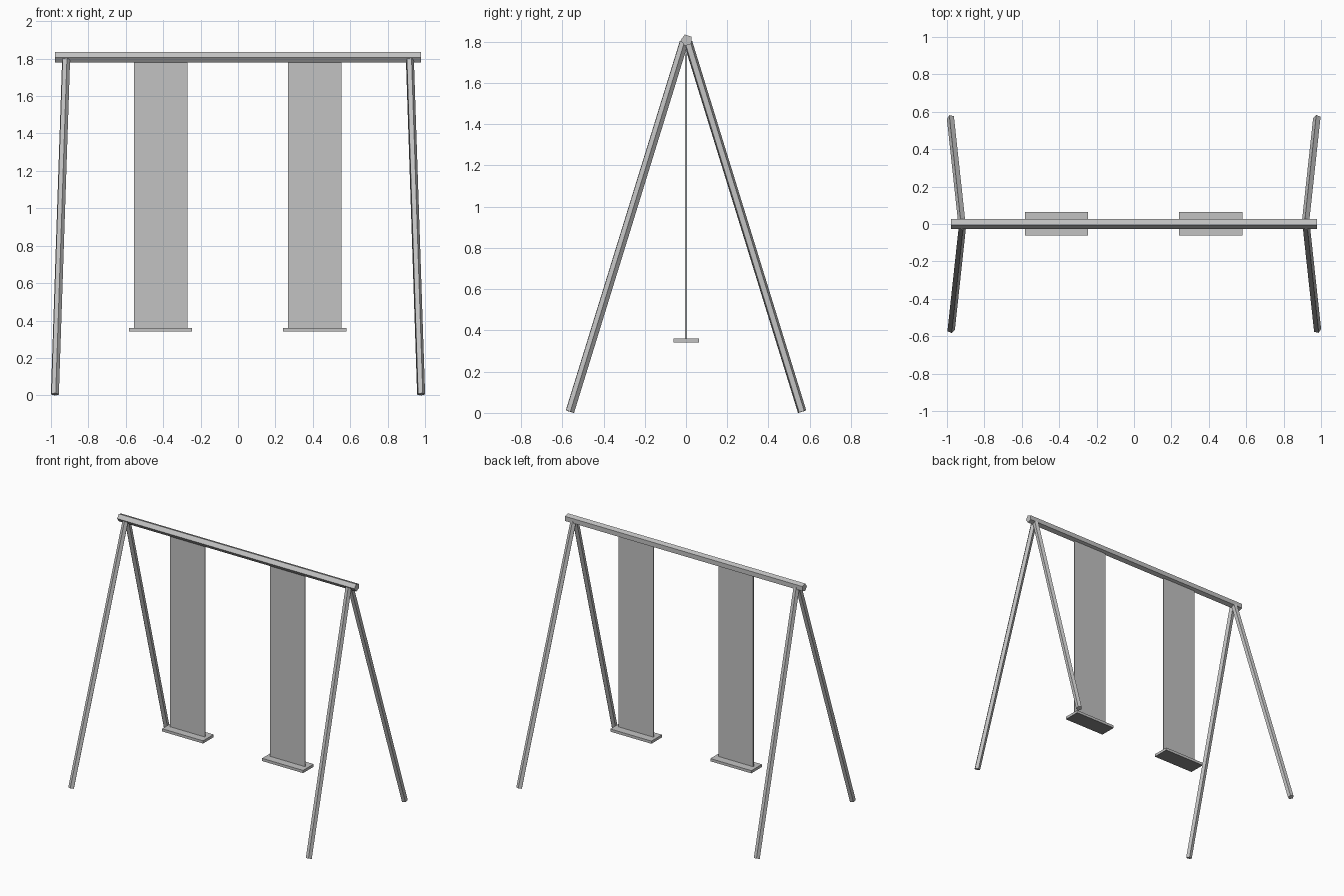
import bpy, bmesh
from math import cos, sin, tau
from mathutils import Vector

cube = bpy.data.objects.get("Cube")
if cube:
    bpy.data.objects.remove(cube, do_unlink=True)


def material(name, value):
    mat = bpy.data.materials.new(name)
    mat.use_nodes = True
    colour = (value, value, value, 1)
    mat.diffuse_color = colour
    mat.node_tree.nodes["Principled BSDF"].inputs["Base Color"].default_value = colour
    return mat


grey = material("mid grey", 0.54)
dark = material("dark grey", 0.26)


def finish(name, bm, dark_below=False):
    bmesh.ops.recalc_face_normals(bm, faces=bm.faces)
    for face in bm.faces:
        face.material_index = int(dark_below and face.normal.z < -0.9)
    mesh = bpy.data.meshes.new(name)
    bm.to_mesh(mesh)
    bm.free()
    mesh.materials.append(grey)
    if dark_below:
        mesh.materials.append(dark)
    obj = bpy.data.objects.new(name, mesh)
    bpy.context.collection.objects.link(obj)


def pole(name, start, end, radius, sides=5):
    """Straight five-sided bar with one corner pointing level, sideways to its run."""
    start, end = Vector(start), Vector(end)
    axis = (end - start).normalized()
    u = axis.cross(Vector((0, 0, 1))).normalized()
    v = axis.cross(u)
    bm = bmesh.new()
    rings = []
    for centre in (start, end):
        rings.append([bm.verts.new(centre + radius * (u * cos(a) + v * sin(a)))
                      for a in (tau * i / sides for i in range(sides))])
    low, high = rings
    bm.faces.new(low)
    bm.faces.new(high)
    for i in range(sides):
        j = (i + 1) % sides
        bm.faces.new((low[i], low[j], high[j], high[i]))
    finish(name, bm)


def box(name, low, high, dark_below=False):
    bm = bmesh.new()
    bmesh.ops.create_cube(bm, size=1)
    low, high = Vector(low), Vector(high)
    for v in bm.verts:
        v.co = (low + high) / 2 + v.co * (high - low)
    finish(name, bm, dark_below)


# Top beam, corner to the front and flat side to the back
pole("top_beam", (-0.978, 0.003, 1.807), (0.978, 0.003, 1.807), 0.029)

# Four splayed legs
for side, sx in (("left", 1), ("right", -1)):
    for place, sy in (("front", -1), ("back", 1)):
        pole(f"{place}_{side}_leg", (sx * 0.979, sy * 0.563, 0.006),
             (sx * 0.919, sy * 0.01, 1.797), 0.0215)

# Two swings: a thin hanging sheet and a flat seat with a dark underside
for side, x in (("left", 0.41), ("right", -0.414)):
    box(f"{side}_swing_sheet", (x - 0.143, -0.004, 0.355), (x + 0.143, 0.004, 1.803))
    box(f"{side}_swing_seat", (x - 0.169, -0.061, 0.341), (x + 0.169, 0.063, 0.361), True)
